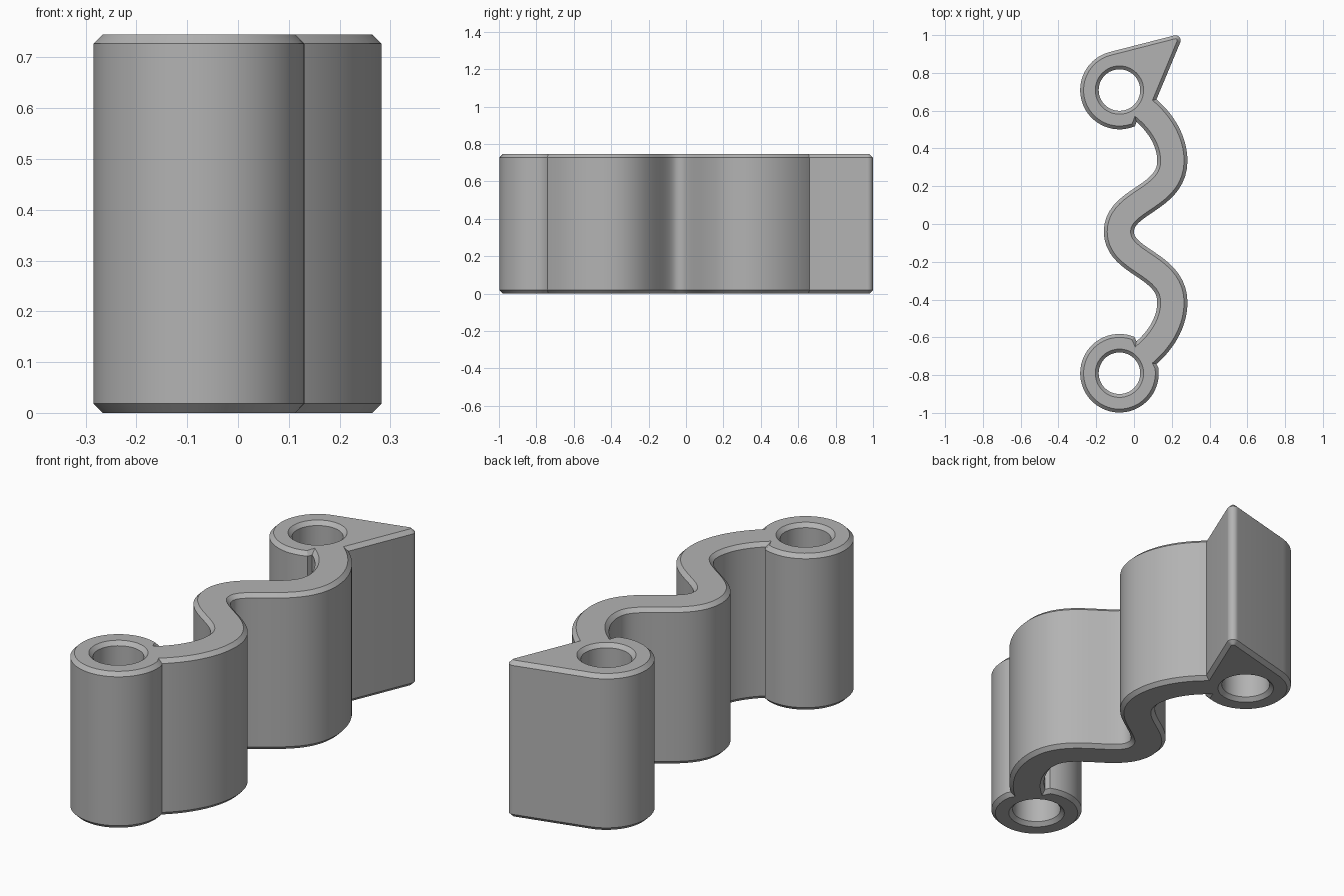
import bpy
import bmesh
from math import cos, sin, radians, atan2, degrees
from mathutils import Vector
from mathutils.geometry import interpolate_bezier

if "Cube" in bpy.data.objects:
    bpy.data.objects.remove(bpy.data.objects["Cube"])

HEIGHT, CHAMFER = 0.745, 0.018
RING_R, HOLE_R, HALF_W = 0.208, 0.11, 0.08
TOP_RING, LOW_RING = Vector((-0.077, 0.709)), Vector((-0.077, -0.79))
MID_Y = (TOP_RING.y + LOW_RING.y) / 2


def arc(center, r, a0, a1, n):
    return [center + r * Vector((cos(radians(a0 + (a1 - a0) * i / n)),
                                 sin(radians(a0 + (a1 - a0) * i / n)))) for i in range(n + 1)]


def mirror(points):
    return [Vector((p.x, 2 * MID_Y - p.y)) for p in reversed(points)]


def bezier(*pts, n=20):
    return [p.to_2d() for p in interpolate_bezier(*[Vector((*p, 0)) for p in pts], n)]


def offset(points, dist):
    """Shift a counter-clockwise loop inwards with mitred corners."""
    out = []
    for i, p in enumerate(points):
        d0 = (p - points[i - 1]).normalized()
        d1 = (points[(i + 1) % len(points)] - p).normalized()
        n0, n1 = Vector((-d0.y, d0.x)), Vector((-d1.y, d1.x))
        out.append(p + (n0 + n1) * dist / (1 + n0.dot(n1)))
    return out


# Wavy link centreline: upper half, then mirrored
half = bezier((0.066, 0.6), (0.13, 0.545), (0.203, 0.45), (0.203, 0.333))
half += bezier((0.203, 0.333), (0.203, 0.133), (-0.08, MID_Y + 0.165), (-0.08, MID_Y))[1:]
center = half + mirror(half)[1:]
left, right = [], []
for i, p in enumerate(center):
    t = (center[min(i + 1, len(center) - 1)] - center[max(i - 1, 0)]).normalized()
    side = Vector((-t.y, t.x)) * HALF_W
    right.append(p + side)
    left.append(p - side)


def angle_at(ring, p):
    return degrees(atan2(p.y - ring.y, p.x - ring.x))


# Outer outline: pointed tip, upper ring, link, lower ring, link back up
outline = arc(Vector((0.22, 0.972)), 0.027, -22, 105, 10)
outline += arc(TOP_RING, RING_R, 105, 360 + angle_at(TOP_RING, left[0]), 40)[:-1]
outline += left
outline += arc(LOW_RING, RING_R, angle_at(LOW_RING, left[-1]),
               360 + angle_at(LOW_RING, right[-1]), 56)[1:-1]
outline += right[::-1]

# Pin holes run clockwise so that the same offset widens them
holes = [arc(c, HOLE_R, 360, 0, 48)[:-1] for c in (TOP_RING, LOW_RING)]

bm = bmesh.new()
caps = {0: [], 3: []}
for loop in [outline] + holes:
    inset = offset(loop, CHAMFER)
    levels = ((inset, 0), (loop, CHAMFER), (loop, HEIGHT - CHAMFER), (inset, HEIGHT))
    rows = [[bm.verts.new((p.x, p.y, z)) for p in pts] for pts, z in levels]
    n = len(loop)
    for a, b in zip(rows, rows[1:]):
        for i in range(n):
            j = (i + 1) % n
            bm.faces.new((a[i], a[j], b[j], b[i]))
    for k in caps:
        caps[k] += [bm.edges.get((rows[k][i], rows[k][(i + 1) % n])) for i in range(n)]
for edges in caps.values():
    bmesh.ops.triangle_fill(bm, use_beauty=True, edges=edges)
bmesh.ops.recalc_face_normals(bm, faces=bm.faces)

mesh = bpy.data.meshes.new("wavy_link")
bm.to_mesh(mesh)
bm.free()
link = bpy.data.objects.new("wavy_link", mesh)
bpy.context.collection.objects.link(link)

# Plain grey material
grey = bpy.data.materials.new("plain grey")
grey.use_nodes = True
color = (0.45, 0.45, 0.45, 1)
grey.diffuse_color = color
grey.node_tree.nodes["Principled BSDF"].inputs["Base Color"].default_value = color
mesh.materials.append(grey)

bpy.ops.object.select_all(action='DESELECT')
link.select_set(True)
bpy.context.view_layer.objects.active = link
bpy.ops.object.shade_smooth_by_angle(angle=radians(25))
